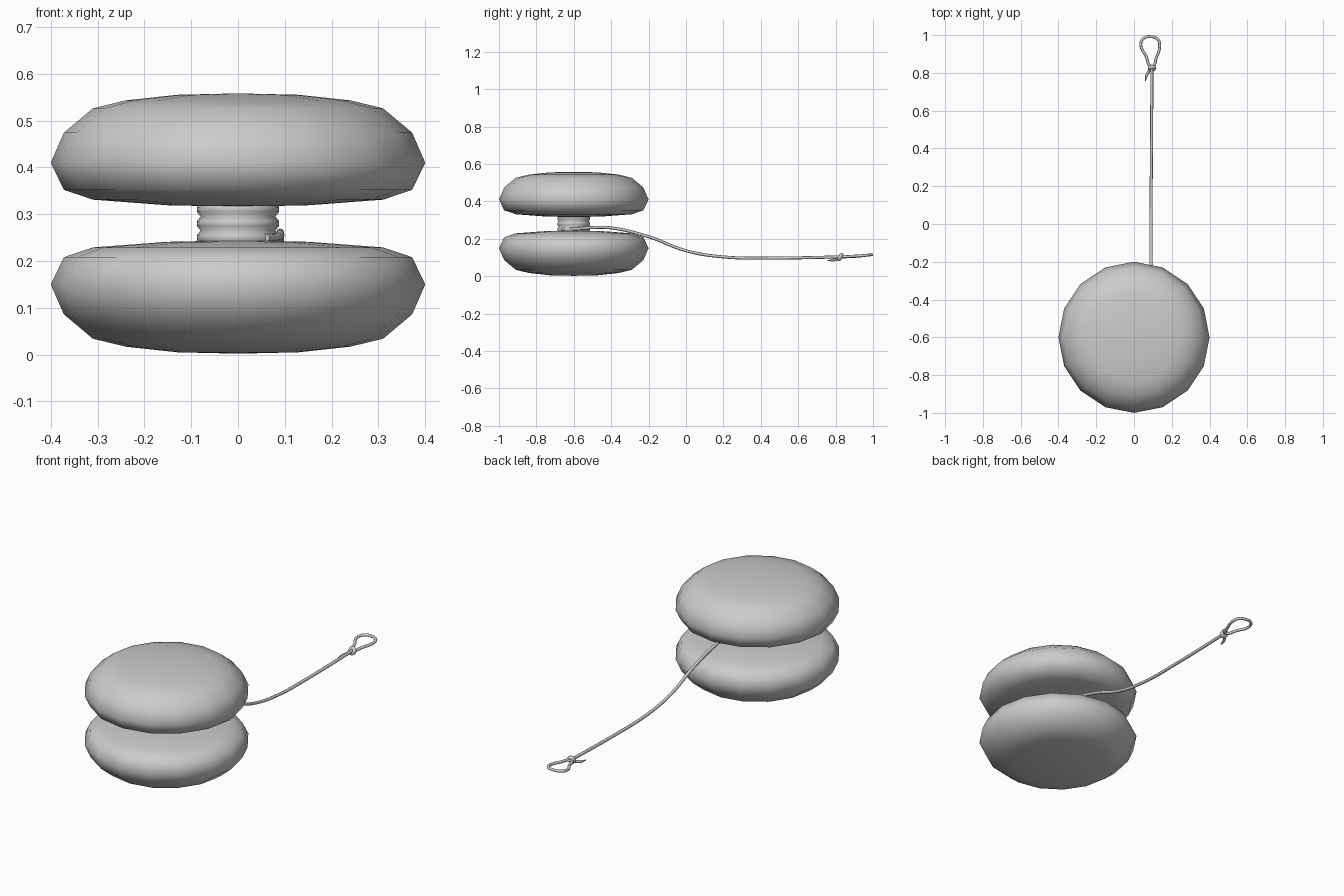
import bpy, bmesh, math

if "Cube" in bpy.data.objects:
    bpy.data.objects.remove(bpy.data.objects["Cube"])

CY = -0.6    # yo-yo axis position
MID = 0.28   # height of the gap centre


def lathe(name, profile, sides=16):
    """Revolve (radius, z) points about the vertical axis; radius 0 makes a pole."""
    bm = bmesh.new()
    rings = []
    for r, z in profile:
        n = 1 if r == 0 else sides
        rings.append([bm.verts.new((r * math.cos(2 * math.pi * i / sides),
                                    CY + r * math.sin(2 * math.pi * i / sides), z))
                      for i in range(n)])
    for a, b in zip(rings, rings[1:]):
        for i in range(sides):
            j = (i + 1) % sides
            quad = [a[i % len(a)], a[j % len(a)], b[j % len(b)], b[i % len(b)]]
            bm.faces.new(list(dict.fromkeys(quad)))
    bmesh.ops.recalc_face_normals(bm, faces=bm.faces)
    for f in bm.faces:
        f.smooth = True
    mesh = bpy.data.meshes.new(name)
    bm.to_mesh(mesh)
    bm.free()
    ob = bpy.data.objects.new(name, mesh)
    bpy.context.collection.objects.link(ob)
    return ob


def cord(name, points, radius, cyclic=False, radii=None):
    """Round cord through the points, converted to a mesh."""
    cu = bpy.data.curves.new(name, 'CURVE')
    cu.dimensions = '3D'
    cu.bevel_depth = radius
    cu.bevel_resolution = 2
    cu.resolution_u = 6
    cu.use_fill_caps = True
    sp = cu.splines.new('BEZIER')
    sp.bezier_points.add(len(points) - 1)
    sp.use_cyclic_u = cyclic
    for i, p in enumerate(points):
        bp = sp.bezier_points[i]
        bp.co = p
        bp.handle_left_type = bp.handle_right_type = 'AUTO'
        bp.radius = radii[i] if radii else 1
    ob = bpy.data.objects.new(name, cu)
    bpy.context.collection.objects.link(ob)
    bpy.ops.object.select_all(action='DESELECT')
    ob.select_set(True)
    bpy.context.view_layer.objects.active = ob
    bpy.ops.object.convert(target='MESH')
    bpy.ops.object.shade_smooth()
    return bpy.context.object


# Two rounded halves, the upper mirrored from the lower
half = [(0, 0.002), (0.13, 0.005), (0.24, 0.017), (0.31, 0.034), (0.372, 0.086),
        (0.4, 0.15), (0.372, 0.208), (0.31, 0.229), (0.15, 0.241), (0, 0.244)]
lathe("lower_half", half)
lathe("upper_half", [(r, 2 * MID - z) for r, z in half])

# Axle wrapped in string: three rounded windings
wound = [(0, 0.225), (0.08, 0.225), (0.08, 0.235)]
for k in range(3):
    z = 0.25 + 0.03 * k
    wound += [(0.088, z - 0.005), (0.088, z + 0.005), (0.08, z + 0.015)]
wound += [(0.08, 0.335), (0, 0.335)]
lathe("wound_axle", wound)

# Loose string running off the axle
cord("string", [(0.06, -0.665, 0.25), (0.087, -0.6, 0.252), (0.09, -0.5, 0.26),
                (0.09, -0.4, 0.258), (0.09, -0.2, 0.211), (0.09, 0, 0.136),
                (0.091, 0.2, 0.103), (0.093, 0.45, 0.097),
                (0.095, 0.83, 0.103)], 0.008)

# Finger loop, knot and tail
cord("finger_loop", [(0.095, 0.835, 0.103), (0.063, 0.89, 0.105), (0.036, 0.95, 0.11),
                     (0.05, 0.982, 0.114), (0.086, 0.992, 0.115), (0.126, 0.976, 0.113),
                     (0.136, 0.945, 0.11), (0.118, 0.88, 0.106)], 0.0075, cyclic=True)
cord("knot", [(0.095 + 0.011 * math.cos(a), 0.825 + 0.006 * math.sin(a),
               0.103 + 0.011 * math.sin(a))
              for a in [math.pi * k / 4 for k in range(8)]], 0.011, cyclic=True)
cord("string_tail", [(0.1, 0.835, 0.108), (0.08, 0.81, 0.092), (0.066, 0.785, 0.086),
                     (0.06, 0.757, 0.084)], 0.008, radii=[1, 1, 0.9, 0.3])
